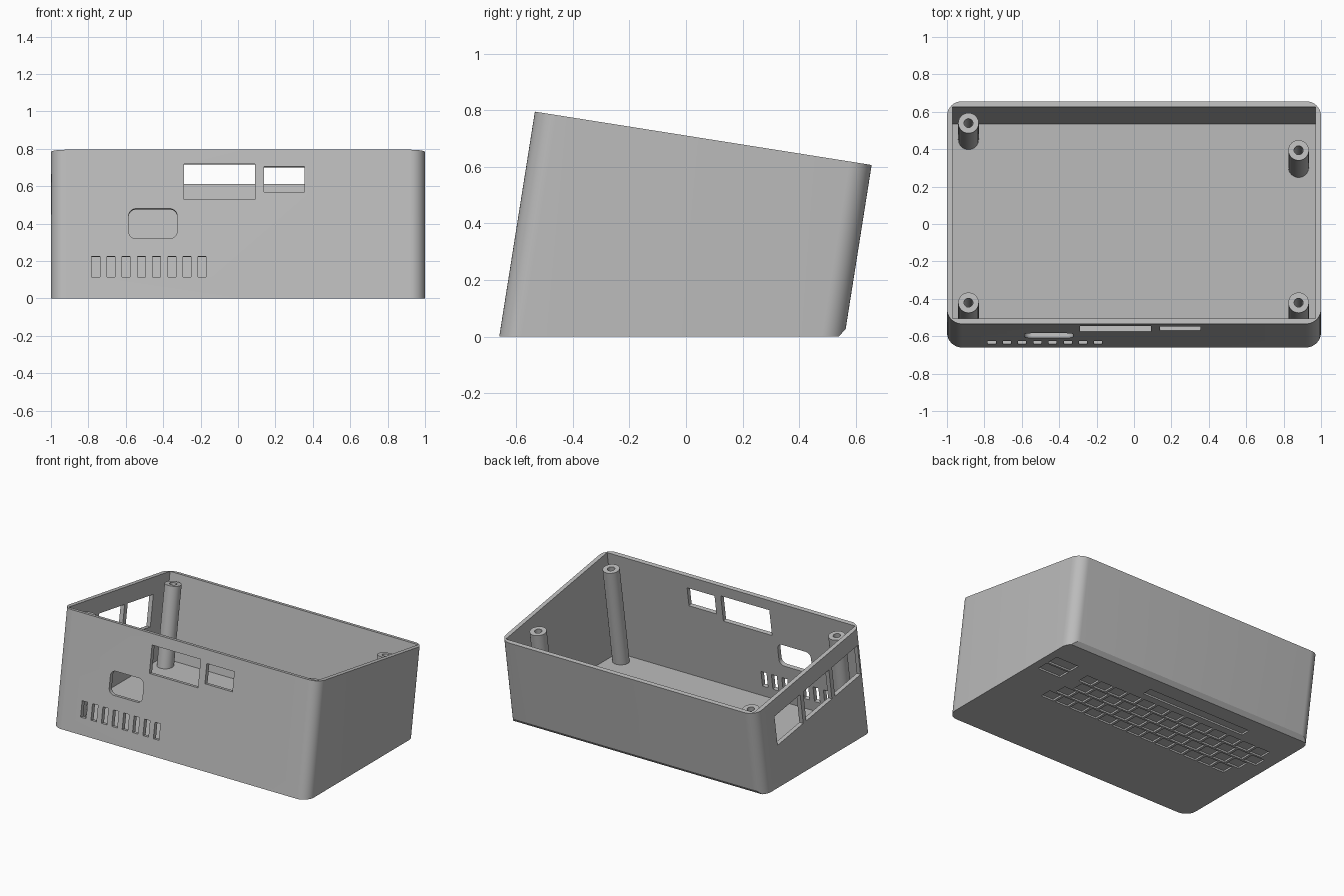
import bpy, bmesh, math
from mathutils import Matrix, Vector

if "Cube" in bpy.data.objects:
    bpy.data.objects.remove(bpy.data.objects["Cube"], do_unlink=True)

# Case sizes in its own tilted frame: x across, y from front to back, z up the walls
TILT = math.radians(9)
DEPTH, HEIGHT, WALL, FLOOR = 1.205, 0.805, 0.03, 0.036
FRAME = Matrix.Translation((0, -0.66, 0)) @ Matrix.Rotation(-TILT, 4, 'X')

grey = bpy.data.materials.new("plain grey")
grey.use_nodes = True
grey.diffuse_color = (0.5, 0.5, 0.5, 1)
grey.node_tree.nodes["Principled BSDF"].inputs["Base Color"].default_value = grey.diffuse_color


def make_object(name, bm):
    bmesh.ops.recalc_face_normals(bm, faces=bm.faces)
    mesh = bpy.data.meshes.new(name)
    bm.to_mesh(mesh)
    bm.free()
    mesh.materials.append(grey)
    ob = bpy.data.objects.new(name, mesh)
    bpy.context.collection.objects.link(ob)
    return ob


def rounded_rect(x0, x1, y0, y1, r, steps=10):
    """Outline of a rectangle with rounded corners."""
    if r == 0:
        return [(x0, y0), (x1, y0), (x1, y1), (x0, y1)]
    pts = []
    corners = [(x0 + r, y0 + r, 2), (x1 - r, y0 + r, 3), (x1 - r, y1 - r, 0), (x0 + r, y1 - r, 1)]
    for cx, cy, quarter in corners:
        for i in range(steps + 1):
            a = (quarter + i / steps) * math.pi / 2
            pts.append((cx + r * math.cos(a), cy + r * math.sin(a)))
    return pts


def add_prism(bm, outline, low, high, place):
    """Extrude an outline; place(a, b, c) gives the position."""
    lo = [bm.verts.new(place(a, b, low)) for a, b in outline]
    hi = [bm.verts.new(place(a, b, high)) for a, b in outline]
    bm.faces.new(lo[::-1])
    bm.faces.new(hi)
    for i in range(len(lo)):
        j = (i + 1) % len(lo)
        bm.faces.new((lo[i], lo[j], hi[j], hi[i]))


def upright(a, b, c):
    return FRAME @ Vector((a, b, c))


def through_front(a, b, c):
    return FRAME @ Vector((a, c, b))


def through_side(a, b, c):
    return FRAME @ Vector((c, a, b))


def trim(bm, point, normal):
    """Cut away what lies on the normal's side and close the cut."""
    geom = bm.verts[:] + bm.edges[:] + bm.faces[:]
    cut = bmesh.ops.bisect_plane(bm, geom=geom, plane_co=point, plane_no=normal, clear_outer=True)
    edges = [e for e in cut["geom_cut"] if isinstance(e, bmesh.types.BMEdge)]
    bmesh.ops.contextual_create(bm, geom=edges)


def subtract(target, bm):
    cutter = make_object("cutter", bm)
    cutter.hide_render = True
    mod = target.modifiers.new("cut", 'BOOLEAN')
    mod.operation, mod.solver, mod.object = 'DIFFERENCE', 'EXACT', cutter
    graph = bpy.context.evaluated_depsgraph_get()
    mesh = bpy.data.meshes.new_from_object(target.evaluated_get(graph))
    target.modifiers.clear()
    target.data = mesh
    bpy.data.objects.remove(cutter, do_unlink=True)


def smooth(ob):
    bpy.ops.object.select_all(action='DESELECT')
    ob.select_set(True)
    bpy.context.view_layer.objects.active = ob
    bpy.ops.object.shade_smooth_by_angle(angle=math.radians(30))


# Outer body: leaning rounded block, level underneath, bevelled at the lower back edge
bm = bmesh.new()
add_prism(bm, rounded_rect(-1, 1, 0, DEPTH, 0.08), -0.1, HEIGHT, upright)
trim(bm, (0, 0, 0), (0, 0, -1))
trim(bm, (0, 0.54, 0), (0, 0.75, -0.66))
case = make_object("case_body", bm)

# Inner space: square corners and a level floor
bm = bmesh.new()
add_prism(bm, rounded_rect(-1 + WALL, 1 - WALL, WALL, DEPTH - WALL, 0), -0.1, HEIGHT + 0.1, upright)
trim(bm, (0, 0, FLOOR), (0, 0, -1))
subtract(case, bm)

# Front openings: x range, height range, corner radius
openings = [(-0.29, 0.09, 0.53, 0.72, 0), (0.14, 0.355, 0.57, 0.705, 0),
            (-0.585, -0.325, 0.32, 0.48, 0.04)]
for i in range(8):
    x = -0.782 + 0.0813 * i
    openings.append((x, x + 0.043, 0.115, 0.225, 0))
bm = bmesh.new()
for x0, x1, z0, z1, r in openings:
    outline = rounded_rect(x0, x1, z0 / math.cos(TILT), z1 / math.cos(TILT), r)
    add_prism(bm, outline, -0.05, 0.08, through_front)

# Three port openings in the side wall
for i in range(3):
    back = DEPTH - 0.2 - 0.325 * i
    add_prism(bm, rounded_rect(back - 0.29, back, HEIGHT - 0.34, HEIGHT - 0.12, 0),
              -1.05, -0.93, through_side)
subtract(case, bm)

# Key-shaped shallow pockets underneath: staggered rows, one long bar, two outer keys
pockets = [(-0.60, 0.22, 0.355, 0.425)]
pockets += [(0.76, 0.94, y, y + 0.085) for y in (0.27, 0.17)]
for row, start in enumerate((0.64, 0.60, 0.66, 0.70)):
    top = 0.30 - 0.1 * row
    for col in range(13):
        x = start - 0.118 * col
        pockets.append((x - 0.1, x, top - 0.085, top))
bm = bmesh.new()
for x0, x1, y0, y1 in pockets:
    add_prism(bm, rounded_rect(x0, x1, y0, y1, 0), -0.02, 0.012, lambda a, b, c: Vector((a, b, c)))
subtract(case, bm)
smooth(case)


# Screw posts: tubes with a blind hole, rising from the floor
def screw_post(name, x, y, sides=32):
    top = HEIGHT - 0.045
    foot = (0.018 + math.sin(TILT) * y) / math.cos(TILT)
    bm = bmesh.new()
    rings = []
    for r, z in ((0.055, foot), (0.055, top), (0.024, top), (0.024, top - 0.3)):
        angles = [2 * math.pi * i / sides for i in range(sides)]
        rings.append([bm.verts.new(upright(x + r * math.cos(a), y + r * math.sin(a), z)) for a in angles])
    for a, b in zip(rings, rings[1:]):
        for i in range(sides):
            j = (i + 1) % sides
            bm.faces.new((a[i], a[j], b[j], b[i]))
    bm.faces.new(rings[0])
    bm.faces.new(rings[-1])
    smooth(make_object(name, bm))


screw_post("back_right_post", -0.885, 1.094)
screw_post("back_left_post", 0.88, 0.947)
screw_post("front_right_post", -0.885, 0.122)
screw_post("front_left_post", 0.88, 0.122)
